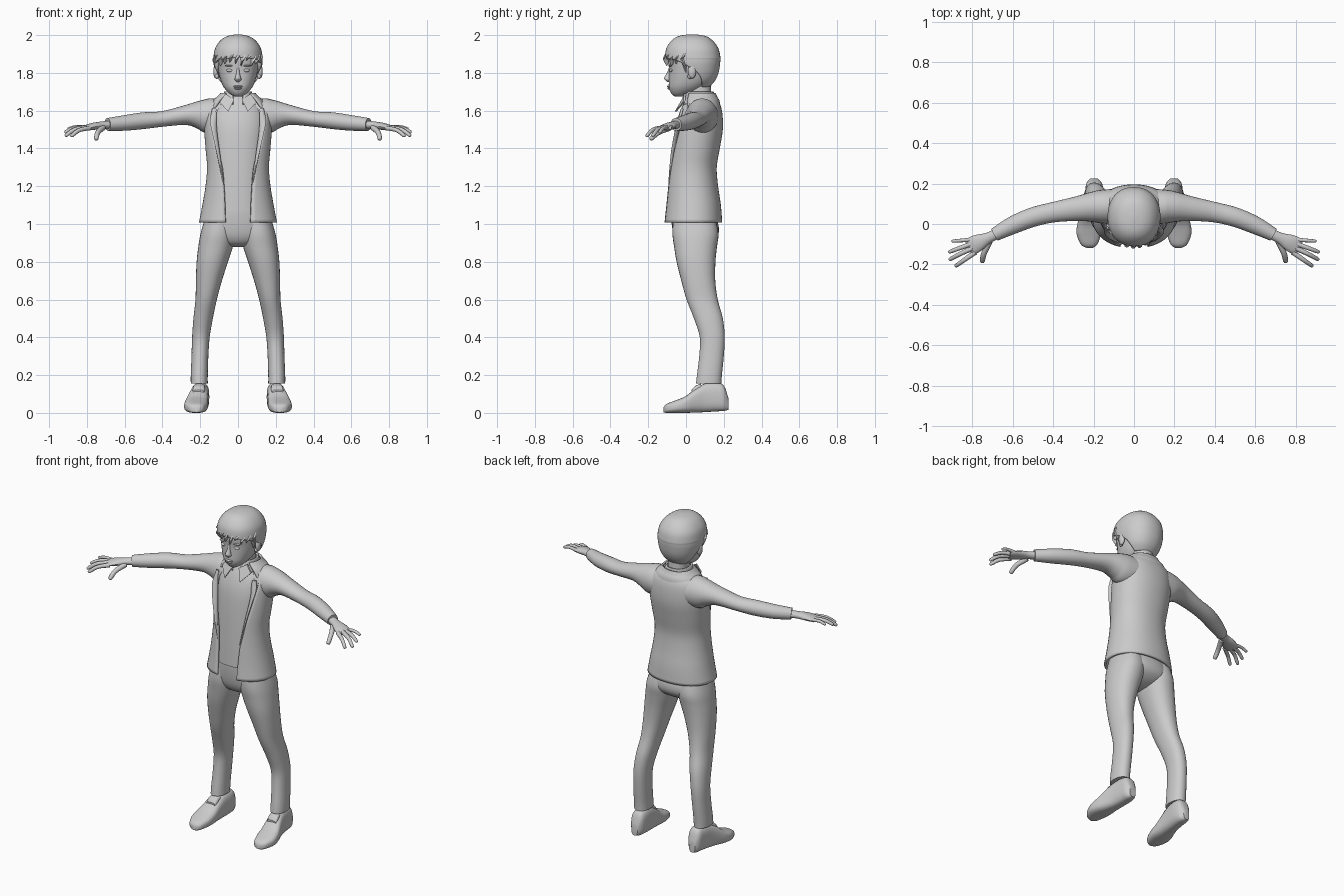
import bpy, bmesh, math
from mathutils import Vector

grey = bpy.data.materials.new("plain grey")
grey.diffuse_color = (0.6, 0.6, 0.6, 1)


def smooth_rows(rows, k):
    """Catmull-Rom interpolation between rows of numbers."""
    out = []
    for i in range(len(rows) - 1):
        a, b, c, d = rows[max(i - 1, 0)], rows[i], rows[i + 1], rows[min(i + 2, len(rows) - 1)]
        for s in range(k):
            t = s / k
            out.append([0.5 * (2 * q + (r - p) * t + (2 * p - 5 * q + 4 * r - w) * t * t
                               + (3 * q - p - 3 * r + w) * t ** 3)
                        for p, q, r, w in zip(a, b, c, d)])
    return out + [list(rows[-1])]


def skin(name, rings, closed=True, caps=(True, True), mirror=False, thick=0, angle=40):
    """Join rings of points into one mesh object."""
    bm = bmesh.new()
    vr = [[bm.verts.new(p) for p in r] for r in rings]
    n = len(vr[0])
    for a, b in zip(vr, vr[1:]):
        for i in range(n if closed else n - 1):
            j = (i + 1) % n
            bm.faces.new((a[i], a[j], b[j], b[i]))
    for cap, r in zip(caps, (vr[0], vr[-1])):
        if cap:
            bm.faces.new(r)
    bmesh.ops.remove_doubles(bm, verts=bm.verts[:], dist=0.0002)
    bmesh.ops.recalc_face_normals(bm, faces=bm.faces[:])
    me = bpy.data.meshes.new(name)
    bm.to_mesh(me)
    bm.free()
    me.materials.append(grey)
    ob = bpy.data.objects.new(name, me)
    bpy.context.collection.objects.link(ob)
    bpy.ops.object.select_all(action='DESELECT')
    ob.select_set(True)
    bpy.context.view_layer.objects.active = ob
    bpy.ops.object.shade_smooth_by_angle(angle=math.radians(angle))
    if thick:
        m = ob.modifiers.new("thickness", 'SOLIDIFY')
        m.thickness, m.offset = thick, 0
    if mirror:
        ob.modifiers.new("mirror", 'MIRROR')
    return ob


def power(v, e):
    return math.copysign(abs(v) ** (2 / e), v)


def loft(name, rows, n=32, e=2.2, k=4, along_y=False, **kw):
    """Rows: level, low/high of the two cross axes, optional half angle of a front opening."""
    rings = []
    for r in smooth_rows(rows, k):
        h, x0, x1, v0, v1 = r[:5]
        gap = max(r[5], 0) if len(r) > 5 else 0
        ring = []
        for i in range(n):
            t = i / (n - 1) if len(r) > 5 else i / n
            a = -math.pi / 2 + gap + t * (2 * math.pi - 2 * gap)
            x = (x0 + x1) / 2 + (x1 - x0) / 2 * power(math.cos(a), e)
            v = (v0 + v1) / 2 + (v1 - v0) / 2 * power(math.sin(a), e)
            ring.append((x, h, v) if along_y else (x, v, h))
        rings.append(ring)
    return skin(name, rings, closed=len(rows[0]) == 5, **kw)


def tube(name, rows, n=16, k=4, **kw):
    """Rows: x, y, z, half width, half height of a limb."""
    rows = smooth_rows(rows, k)
    pts = [Vector(r[:3]) for r in rows]
    rings = []
    for i, r in enumerate(rows):
        t = (pts[min(i + 1, len(pts) - 1)] - pts[max(i - 1, 0)]).normalized()
        side = t.cross(Vector((0, 0, 1))).normalized()
        up = side.cross(t)
        rings.append([pts[i] + side * r[3] * math.cos(a) + up * r[4] * math.sin(a)
                      for a in (2 * math.pi * j / n for j in range(n))])
    return skin(name, rings, **kw)


def sym(rows):
    """Expand (z, half width, ...) rows to rows centred on x = 0."""
    return [(r[0], -r[1], r[1], *r[2:]) for r in rows]


def ball(name, c, s, mirror=False):
    rows = []
    for i in range(9):
        a = math.pi * (i / 8 - 0.5)
        w = max(math.cos(a), 0.02)
        rows.append((c[2] + s[2] * math.sin(a), c[0] - s[0] * w, c[0] + s[0] * w,
                     c[1] - s[1] * w, c[1] + s[1] * w))
    return loft(name, rows, n=16, e=2, k=1, mirror=mirror)


# head, neck and face
loft("head", sym([(1.675, .02, -.06, -.01), (1.69, .045, -.077, .03), (1.72, .073, -.09, .09),
                  (1.76, .092, -.091, .13), (1.82, .106, -.09, .15), (1.88, .108, -.093, .15),
                  (1.95, .08, -.06, .12)]))
loft("neck", sym([(1.58, .075, .01, .15), (1.66, .06, .01, .135), (1.76, .058, .01, .13)]))
loft("nose", sym([(1.752, .008, -.1, -.07), (1.764, .018, -.112, -.07), (1.775, .015, -.116, -.07),
                  (1.80, .009, -.101, -.07), (1.83, .007, -.09, -.07)]), n=12)
ball("upper_lip", (0, -.088, 1.728), (.026, .013, .006))
ball("lower_lip", (0, -.086, 1.718), (.021, .013, .006))
ball("eye", (.043, -.077, 1.813), (.019, .012, .009), True)
ball("eyebrow", (.045, -.081, 1.838), (.024, .01, .004), True)
ball("ear", (.117, .032, 1.808), (.014, .022, .038), True)
ball("ear_lobe", (.112, .02, 1.782), (.01, .012, .014), True)

# hair cap, open around the face
loft("hair", sym([(1.728, .068, -.02, .122, 2.0), (1.76, .098, -.06, .15, 1.9),
                  (1.80, .116, -.09, .168, 1.72), (1.845, .125, -.1, .176, 1.3),
                  (1.872, .126, -.105, .178, .8), (1.885, .126, -.107, .178, 0),
                  (1.93, .117, -.1, .167, 0), (1.97, .089, -.072, .137, 0),
                  (1.992, .052, -.035, .1, 0), (2.0, .008, .02, .045, 0)]),
     n=41, caps=(False, True), thick=.008, angle=60)
# fringe locks
for i in range(11):
    a = -1.25 + i * .25
    low = 1.838 + .018 * (i % 3 == 1) + .01 * (i % 2)
    top = Vector((.118 * math.sin(a), .035 - .134 * math.cos(a), 1.905))
    end = Vector((.121 * math.sin(a - .12), .035 - .138 * math.cos(a - .12), low))
    mid = (top + end) / 2 + Vector((.004 * math.sin(a), -.004 * math.cos(a), 0))
    tube("fringe_lock", [(*top, .012, .006), (*mid, .018, .007), (*end, .002, .002)], n=8)
tube("sideburn", [(.112, -.02, 1.88, .018, .01), (.113, -.008, 1.84, .014, .008),
                  (.106, .002, 1.80, .002, .002)], n=8, mirror=True)

# shirt under the open jacket
loft("shirt", sym([(1.07, .15, -.088, .13), (1.2, .14, -.083, .13), (1.4, .145, -.07, .15),
                   (1.52, .15, -.055, .155), (1.6, .135, -.03, .15), (1.65, .085, -.005, .14),
                   (1.675, .066, .005, .135)]))
loft("shirt_collar", sym([(1.635, .088, -.025, .15, .25), (1.67, .077, -.012, .145, .3),
                          (1.70, .068, .0, .142, .45)]), caps=(False, False), thick=.01)
# pointed collar flaps
skin("collar_point", [[(.02, -.012, 1.66), (.068, .0, 1.69), (.098, -.005, 1.645), (.052, -.05, 1.595)],
                      [(.02, -.022, 1.66), (.068, -.01, 1.69), (.098, -.015, 1.645), (.052, -.06, 1.595)]],
     mirror=True)

# jacket body, sleeves and collar
loft("jacket", sym([(1.008, .2, -.113, .185, .3), (1.1, .182, -.105, .178, .35), (1.2, .165, -.098, .163, .43),
                    (1.3, .157, -.09, .156, .53), (1.4, .165, -.08, .172, .69), (1.5, .172, -.066, .188, .82),
                    (1.58, .172, -.045, .186, .92), (1.63, .15, -.015, .175, .95),
                    (1.665, .1, .0, .155, .9)]),
     n=44, caps=(False, False), thick=.014)
loft("jacket_collar", sym([(1.615, .148, -.03, .178, .95), (1.65, .128, -.02, .172, .85),
                           (1.672, .105, -.01, .16, .8), (1.69, .088, .0, .152, .75)]),
     caps=(False, False), thick=.012)
# lapel edge folded back along the opening
tube("lapel", [(.077, -.09, 1.22, .003, .004), (.105, -.07, 1.38, .013, .006),
               (.13, -.04, 1.53, .018, .007), (.126, -.02, 1.61, .012, .006)], n=8, mirror=True)
tube("sleeve", [(.08, .085, 1.57, .09, .09), (.16, .086, 1.573, .083, .092), (.21, .084, 1.578, .074, .074),
                (.28, .076, 1.576, .061, .052), (.4, .058, 1.556, .05, .041), (.5, .034, 1.547, .048, .044),
                (.6, -.006, 1.535, .044, .041), (.69, -.053, 1.527, .033, .034)], n=24, mirror=True)

# hands
tube("palm", [(.66, -.04, 1.527, .027, .023), (.72, -.068, 1.523, .027, .02), (.765, -.09, 1.517, .04, .019),
              (.8, -.107, 1.51, .044, .015), (.82, -.117, 1.506, .036, .01)], mirror=True)
fingers = {"thumb": ((.715, -.085, 1.51), (.742, -.145, 1.485), (.752, -.19, 1.447), .014),
           "index_finger": ((.785, -.14, 1.508), (.84, -.178, 1.497), (.885, -.21, 1.464), .011),
           "middle_finger": ((.80, -.12, 1.512), (.865, -.15, 1.5), (.915, -.178, 1.466), .011),
           "ring_finger": ((.81, -.1, 1.512), (.87, -.122, 1.507), (.918, -.14, 1.485), .0105),
           "little_finger": ((.81, -.078, 1.512), (.86, -.082, 1.515), (.902, -.085, 1.503), .009)}
for name, (a, b, c, r) in fingers.items():
    tip = Vector(c) + (Vector(b) - Vector(c)) * .15
    tube(name, [(*a, r * 1.15, r * 1.15), (*b, r, r), (*tip, r * .85, r * .85), (*c, r * .3, r * .3)],
         n=10, mirror=True)

# trousers
loft("trouser_seat", sym([(1.11, .145, -.08, .135), (1.05, .165, -.08, .155), (.98, .185, -.073, .174),
                          (.93, .18, -.06, .165), (.895, .12, -.035, .125), (.878, .04, .01, .08)]))
loft("trouser_leg", [(1.03, .02, .175, -.068, .155), (.95, .015, .198, -.072, .172), (.88, .027, .21, -.063, .164),
                     (.8, .053, .219, -.05, .156), (.7, .085, .223, -.025, .155), (.6, .112, .225, .003, .168),
                     (.5, .133, .236, .042, .195), (.4, .15, .243, .073, .205), (.3, .157, .246, .07, .2),
                     (.2, .16, .25, .058, .19), (.155, .16, .25, .053, .187)], mirror=True)

# shoes
loft("shoe", [(-.118, .205, .235, .003, .03), (-.102, .182, .262, 0, .048), (-.05, .163, .284, 0, .068),
              (0, .158, .28, 0, .09), (.05, .157, .264, .002, .128), (.1, .155, .25, .004, .155),
              (.16, .152, .242, .008, .16), (.2, .158, .236, .01, .145), (.224, .178, .218, .016, .08)],
     e=2.8, along_y=True, mirror=True)
loft("shoe_tongue", [(.03, .18, .24, .07, .122), (.05, .175, .24, .08, .143), (.08, .175, .235, .09, .155)],
     e=4, along_y=True, n=20, mirror=True)
